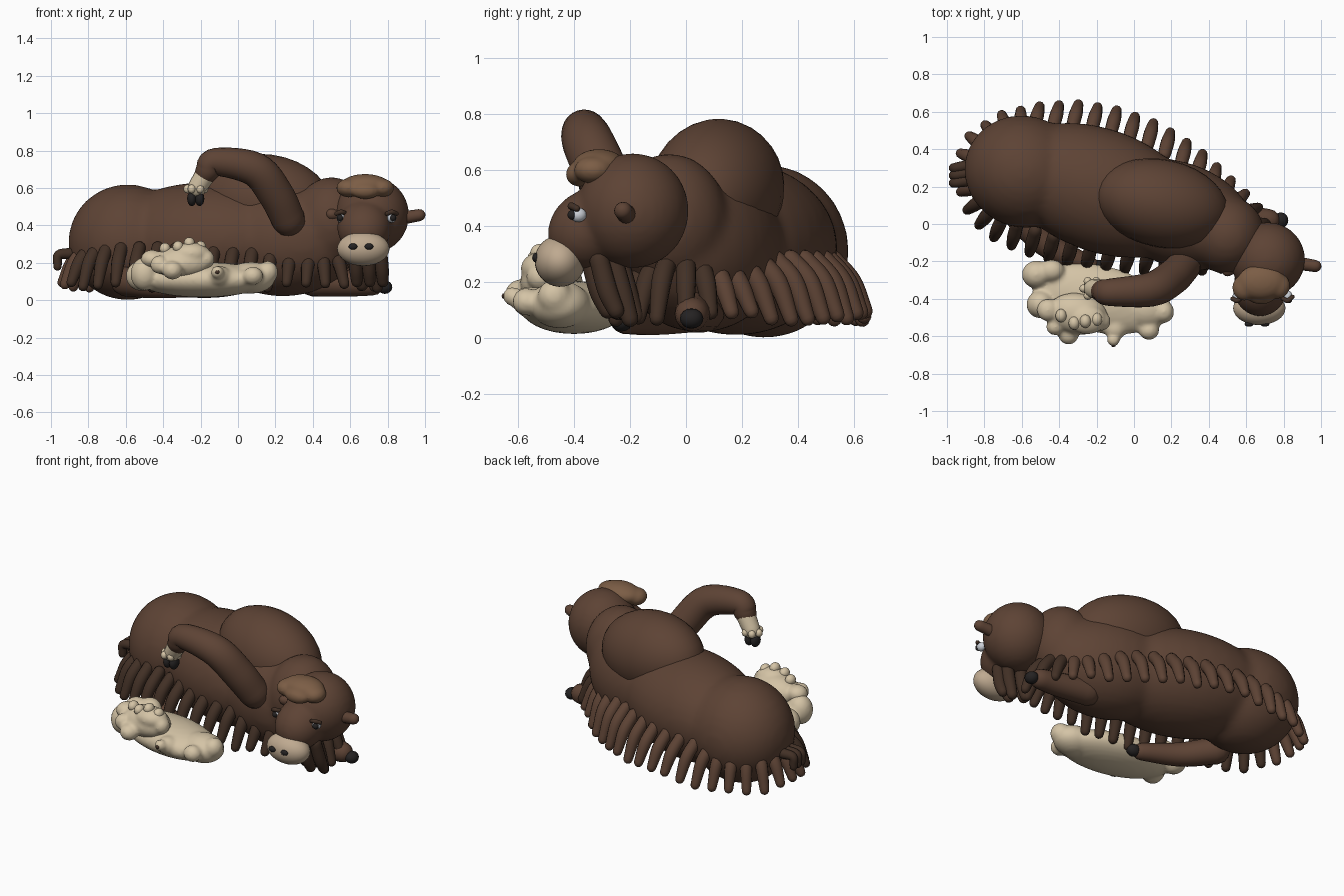
import bpy, bmesh, math, random
from mathutils import Vector, Matrix, Euler

random.seed(4)

def mat(name, c):
    m = bpy.data.materials.new(name)
    m.diffuse_color = (*c, 1)
    return m

BROWN = mat("brown_coat", (0.11, 0.056, 0.035))
DARK = mat("dark_fringe", (0.055, 0.03, 0.019))
TUFT = mat("light_brown", (0.2, 0.11, 0.06))
CREAM = mat("cream", (0.66, 0.55, 0.38))
MUZ = mat("muzzle_tan", (0.52, 0.4, 0.28))
BLACK = mat("hoof_black", (0.018, 0.016, 0.016))
WHITE = mat("eye_grey", (0.6, 0.63, 0.68))

def finish(bm, name, m, voxel=0):
    me = bpy.data.meshes.new(name)
    bmesh.ops.recalc_face_normals(bm, faces=bm.faces)
    bm.to_mesh(me)
    bm.free()
    for p in me.polygons:
        p.use_smooth = True
    ob = bpy.data.objects.new(name, me)
    bpy.context.collection.objects.link(ob)
    me.materials.append(m)
    if voxel:
        r = ob.modifiers.new("blend", 'REMESH')
        r.mode = 'VOXEL'
        r.voxel_size = voxel
        r.use_smooth_shade = True
        s = ob.modifiers.new("relax", 'SMOOTH')
        s.factor, s.iterations = 0.5, 8
    return ob

def ell(bm, c, r, rot=(0, 0, 0), seg=32):
    M = (Matrix.Translation(c) @ Euler([math.radians(a) for a in rot]).to_matrix().to_4x4()
         @ Matrix.Diagonal((*r, 1)))
    bmesh.ops.create_uvsphere(bm, u_segments=seg, v_segments=seg // 2, radius=1, matrix=M)

def blob(name, m, items, voxel=0, seg=32):
    bm = bmesh.new()
    for it in items:
        ell(bm, *it, seg=seg)
    return finish(bm, name, m, voxel)

def tube(bm, pts, seg=16):
    """Round-ended tube through (x, y, z, radius) points."""
    P = [Vector(p) for p in pts]
    E = [2 * P[0] - P[1]] + P + [2 * P[-1] - P[-2]]
    S = []
    for i in range(1, len(E) - 2):
        a, b, c, d = E[i - 1:i + 3]
        for k in range(6):
            t = k / 6
            S.append(0.5 * (2 * b + (c - a) * t + (2 * a - 5 * b + 4 * c - d) * t * t
                            + (3 * b - a - 3 * c + d) * t ** 3))
    S.append(P[-1])
    pos = [s.xyz for s in S]
    n = len(pos)
    tan = [(pos[min(i + 1, n - 1)] - pos[max(i - 1, 0)]).normalized() for i in range(n)]
    angs = [math.radians(a) for a in (10, 35, 60)]
    rows = [(pos[0] - tan[0] * S[0].w * math.cos(a), tan[0], S[0].w * math.sin(a)) for a in angs]
    rows += [(pos[i], tan[i], S[i].w) for i in range(n)]
    rows += [(pos[-1] + tan[-1] * S[-1].w * math.cos(a), tan[-1], S[-1].w * math.sin(a))
             for a in reversed(angs)]
    side = tan[0].orthogonal().normalized()
    prev = None
    for j, (p, t, r) in enumerate(rows):
        side = (side - t * side.dot(t)).normalized()
        up = t.cross(side)
        ring = [bm.verts.new(p + r * (side * math.cos(2 * math.pi * k / seg)
                                      + up * math.sin(2 * math.pi * k / seg))) for k in range(seg)]
        if prev:
            for k in range(seg):
                bm.faces.new((prev[k], prev[(k + 1) % seg], ring[(k + 1) % seg], ring[k]))
        if j in (0, len(rows) - 1):
            bm.faces.new(ring)
        prev = ring

def limbs(name, m, paths, seg=16):
    bm = bmesh.new()
    for p in paths:
        tube(bm, p, seg)
    return finish(bm, name, m)

# Main body mass and shoulder hump
blob("body", BROWN, [
    ((-0.59, 0.28, 0.31), (0.32, 0.30, 0.31), (0, 0, -18)),
    ((-0.18, 0.18, 0.32), (0.55, 0.33, 0.31), (0, 0, -20)),
    ((0.24, 0.05, 0.32), (0.42, 0.28, 0.30), (0, 0, -20)),
    ((0.5, -0.06, 0.42), (0.2, 0.21, 0.24))], voxel=0.022)
blob("shoulder_hump", BROWN, [((0.15, 0.11, 0.53), (0.36, 0.235, 0.25), (0, 8, -12))])

# Head with forelock, face, ears
blob("head", BROWN, [
    ((0.715, -0.19, 0.455), (0.2, 0.2, 0.205)),
    ((0.675, -0.34, 0.39), (0.145, 0.16, 0.14), (35, 0, 0))], voxel=0.014)
blob("muzzle", MUZ, [((0.67, -0.45, 0.275), (0.14, 0.09, 0.092), (20, 0, 0))])
blob("nostrils", BLACK, [((x, -0.535, 0.287), (0.024, 0.014, 0.017)) for x in (0.615, 0.70)], seg=16)
blob("forelock", TUFT, [
    ((0.68, -0.31, 0.615), (0.13, 0.095, 0.06)),
    ((0.59, -0.34, 0.60), (0.065, 0.07, 0.05)),
    ((0.77, -0.33, 0.60), (0.065, 0.07, 0.05)),
    ((0.68, -0.38, 0.585), (0.08, 0.05, 0.045))], voxel=0.01)
limbs("ears", BROWN, [[(0.88, -0.21, 0.44, 0.035), (0.97, -0.225, 0.455, 0.032)],
                      [(0.56, -0.22, 0.45, 0.03), (0.50, -0.25, 0.46, 0.03)]])
for side, x in ((-1, 0.552), (1, 0.822)):
    blob("eye", WHITE, [((x, -0.385, 0.44), (0.025, 0.03, 0.026))], seg=16)
    blob("pupil", BLACK, [((x + side * 0.006, -0.405, 0.44), (0.018, 0.018, 0.018))], seg=16)
    limbs("eyelid", DARK, [[(x - 0.025, -0.40, 0.463, 0.012), (x, -0.41, 0.472, 0.013),
                            (x + 0.025, -0.39, 0.463, 0.012)]], 10)

# Beard strands below the head
limbs("beard", DARK, [[(x, y, 0.28, 0.035), (x + 0.01, y + 0.03, 0.17, 0.036),
                       (x + 0.015, y + 0.06, zb, 0.03)]
                      for x, y, zb in ((0.62, -0.29, 0.1), (0.69, -0.34, 0.1), (0.76, -0.31, 0.1),
                                       (0.65, -0.24, 0.08), (0.73, -0.26, 0.07))])

# Hanging coat fringe: tips follow a closed outline, roots sit on the flank
outline = [(-0.88, 0.47), (-0.72, 0.58), (-0.5, 0.63), (-0.3, 0.64), (-0.1, 0.61), (0.13, 0.53),
           (0.35, 0.39), (0.5, 0.25), (0.65, 0.11), (0.72, 0.0), (0.73, -0.12), (0.6, -0.21),
           (0.42, -0.25), (0.2, -0.25), (0.0, -0.25), (-0.2, -0.24), (-0.4, -0.2), (-0.6, -0.14),
           (-0.75, -0.07), (-0.87, 0.03), (-0.92, 0.14), (-0.94, 0.26), (-0.93, 0.37)]
loop = [Vector(p) for p in outline]
segs = [(a, loop[(i + 1) % len(loop)]) for i, a in enumerate(loop)]
total = sum((b - a).length for a, b in segs)
A, B = Vector((-0.6, 0.27)), Vector((0.42, -0.0))
COUNT = 40
bmA, bmB = bmesh.new(), bmesh.new()
for i in range(COUNT):
    d = total * i / COUNT
    for a, b in segs:
        l = (b - a).length
        if d <= l:
            tip = a.lerp(b, d / l)
            break
        d -= l
    t = max(0, min(1, (tip - A).dot(B - A) / (B - A).length_squared))
    inward = (A.lerp(B, t) - tip).normalized()
    root, mid = tip + inward * 0.12, tip + inward * 0.05
    z = 0.08 + random.uniform(-0.015, 0.02)
    tube(bmA if tip.y > 0.1 else bmB, [(*root, 0.28, 0.035), (*mid, 0.2, 0.036), (*tip, z, 0.027)], 12)
finish(bmA, "back_fringe", BROWN)
finish(bmB, "front_fringe", DARK)

# Tail tuft
limbs("tail", DARK, [[(-0.9, 0.27 + y, 0.25, 0.03), (-0.96, 0.26 + y, 0.24, 0.026),
                      (-0.965, 0.26 + y, 0.18, 0.022)] for y in (-0.04, 0, 0.04)])

# Raised near foreleg
limbs("raised_leg", BROWN, [[(0.27, -0.22, 0.43, 0.09), (0.2, -0.29, 0.57, 0.095),
                             (0.09, -0.35, 0.70, 0.092), (-0.12, -0.365, 0.74, 0.074),
                             (-0.165, -0.36, 0.69, 0.065)]], 24)
limbs("raised_shin", CREAM, [[(-0.17, -0.355, 0.68, 0.057), (-0.22, -0.345, 0.6, 0.05)]])
blob("fetlock_tufts", CREAM, [((-0.225 + 0.045 * math.cos(a), -0.345 + 0.045 * math.sin(a), 0.595),
                               (0.022, 0.022, 0.024)) for a in [k * math.pi / 3 for k in range(6)]], seg=12)
blob("raised_hoof", BLACK, [((x, -0.345, 0.543), (0.025, 0.038, 0.04)) for x in (-0.247, -0.205)], seg=16)

# Folded legs along the ground
limbs("folded_legs", BROWN, [[(0.4, 0.06, 0.1, 0.08), (0.6, 0.03, 0.09, 0.07), (0.72, 0.02, 0.085, 0.06)],
                             [(-0.6, 0.02, 0.1, 0.08), (-0.45, -0.12, 0.08, 0.07),
                              (-0.24, -0.22, 0.065, 0.05)]])
blob("folded_hooves", BLACK, [((0.785, 0.02, 0.07), (0.04, 0.042, 0.036)),
                              ((-0.19, -0.23, 0.06), (0.045, 0.038, 0.036))], seg=16)

# Woolly calf lying in front
blob("calf_body", CREAM, [
    ((-0.19, -0.4, 0.11), (0.36, 0.18, 0.095), (0, 0, -12)),
    ((0.07, -0.45, 0.12), (0.13, 0.11, 0.085)),
    ((0.16, -0.47, 0.15), (0.055, 0.06, 0.06)),
    ((0.08, -0.57, 0.13), (0.055, 0.05, 0.05)),
    ((-0.52, -0.27, 0.13), (0.08, 0.075, 0.08)),
    ((-0.44, -0.25, 0.16), (0.07, 0.06, 0.06)),
    ((-0.5, -0.43, 0.14), (0.075, 0.075, 0.09)),
    ((-0.1, -0.56, 0.13), (0.06, 0.06, 0.055)),
    ((-0.11, -0.62, 0.15), (0.035, 0.035, 0.035))], voxel=0.011)
blob("calf_head", CREAM, [
    ((-0.3, -0.48, 0.2), (0.16, 0.11, 0.09), (0, 0, -10)),
    ((-0.25, -0.51, 0.25), (0.1, 0.08, 0.06)),
    ((-0.35, -0.59, 0.16), (0.055, 0.055, 0.05)),
    ((-0.46, -0.46, 0.22), (0.06, 0.06, 0.05)),
    ((-0.17, -0.52, 0.22), (0.045, 0.05, 0.05)),
    ((-0.42, -0.55, 0.19), (0.05, 0.045, 0.05))], voxel=0.01)
blob("calf_curls", CREAM, [((x, y, z), (0.03, 0.036, 0.032)) for x, y, z in (
    (-0.39, -0.49, 0.275), (-0.32, -0.53, 0.285), (-0.26, -0.52, 0.305), (-0.2, -0.51, 0.285))], seg=16)
blob("calf_nose", DARK, [((-0.11, -0.65, 0.15), (0.012, 0.008, 0.01))], seg=12)
